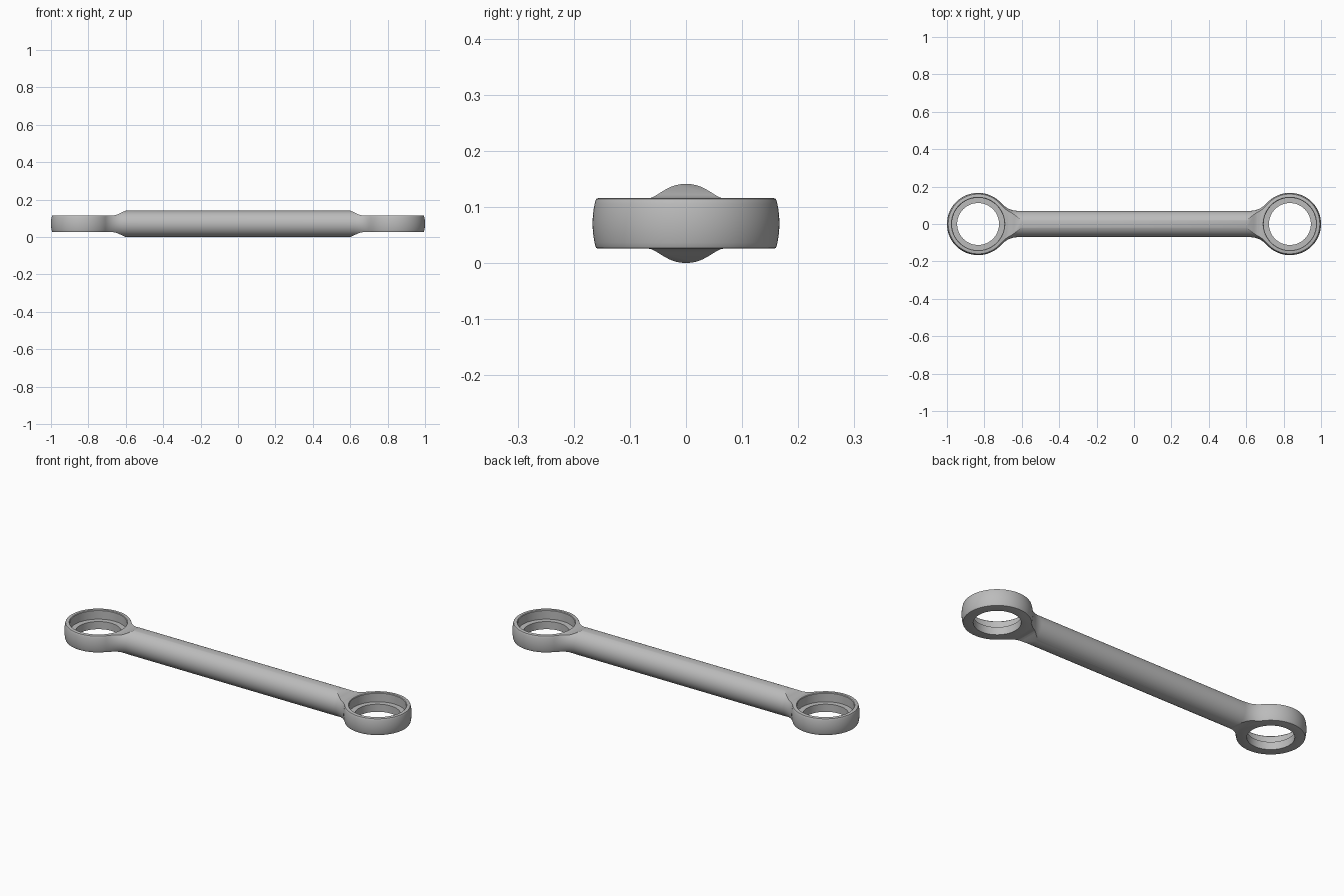
import bpy, bmesh
from math import sin, cos, pi, sqrt, hypot, atan2

cube = bpy.data.objects.get("Cube")
if cube:
    bpy.data.objects.remove(cube, do_unlink=True)

MID = 0.0705            # height of the rod axis
ROD = 0.0705            # rod radius
EYE_X, EYE_R, EYE_H = 0.8335, 0.1665, 0.045
BORE, SEAT = 0.112, 0.14

steel = bpy.data.materials.new("grey_steel")
steel.use_nodes = True
steel.diffuse_color = (0.5, 0.5, 0.5, 1)
steel.node_tree.nodes["Principled BSDF"].inputs["Base Color"].default_value = (0.5, 0.5, 0.5, 1)


def finish(name, bm):
    bmesh.ops.recalc_face_normals(bm, faces=bm.faces)
    mesh = bpy.data.meshes.new(name)
    bm.to_mesh(mesh)
    bm.free()
    mesh.materials.append(steel)
    obj = bpy.data.objects.new(name, mesh)
    bpy.context.collection.objects.link(obj)
    return obj


def revolve(name, profile, axis, centre_x=0, sides=96):
    """Closed solid from (radius, distance along axis) points."""
    bm = bmesh.new()
    rings = []
    for r, d in profile:
        ring = []
        for i in range(sides):
            c, s = r * cos(2 * pi * i / sides), r * sin(2 * pi * i / sides)
            ring.append(bm.verts.new((centre_x + c, s, MID + d) if axis == "z" else (d, c, MID + s)))
        rings.append(ring)
    for a, b in zip(rings, rings[1:]):
        for i in range(sides):
            j = (i + 1) % sides
            bm.faces.new((a[i], a[j], b[j], b[i]))
    bm.faces.new(rings[0])
    bm.faces.new(rings[-1])
    return finish(name, bm)


def combine(target, tool, operation):
    mod = target.modifiers.new(operation.lower(), "BOOLEAN")
    mod.object, mod.operation, mod.solver = tool, operation, "EXACT"
    bpy.context.view_layer.objects.active = target
    bpy.ops.object.modifier_apply(modifier=mod.name)
    bpy.data.objects.remove(tool, do_unlink=True)


# Rod with ends flaring into the eyes: arc tangent to rod and eye
flare_x, flare_r = 0.62, 0.118
sweep = atan2(EYE_X - flare_x, ROD + flare_r)
half = [(ROD + flare_r * (1 - cos(sweep * i / 12)), flare_x + flare_r * sin(sweep * i / 12))
        for i in range(13)]
rod = revolve("link_arm", [(r, -x) for r, x in reversed(half)] + half, "x")

# Side outline trims the flares to flat, sloping necks
slope = [(0.58, 0.08), (0.645, 0.05), (0.656, 0.0463), (0.67, 0.0446), (0.75, 0.0446)]
upper = [(-x, z) for x, z in reversed(slope)] + slope
outline = upper + [(x, -z) for x, z in reversed(upper)]
bm = bmesh.new()
face = bm.faces.new([bm.verts.new((x, -0.2, MID + z)) for x, z in outline])
moved = bmesh.ops.extrude_face_region(bm, geom=[face])["geom"]
bmesh.ops.translate(bm, vec=(0, 0.4, 0), verts=[v for v in moved if isinstance(v, bmesh.types.BMVert)])
combine(rod, finish("neck_trim", bm), "INTERSECT")

# Barrel-shaped eyes with softened rims
wall_h = EYE_H - 0.004
wall = [(sqrt(EYE_R ** 2 - z * z), z) for z in (wall_h * i / 6 for i in range(-6, 7))]
rim = [(wall[-1][0] - 0.0015, EYE_H - 0.0012), (wall[-1][0] - 0.005, EYE_H)]
eye_profile = [(r, -z) for r, z in reversed(rim)] + wall + rim
# Stepped bore: narrow hole below, wider bearing seat above
bore_profile = [(BORE, -0.1), (BORE, -0.004), (SEAT, -0.004), (SEAT, EYE_H - 0.003),
                (SEAT + 0.003, EYE_H), (SEAT + 0.003, 0.1)]
for side in (-1, 1):
    combine(rod, revolve("eye", eye_profile, "z", side * EYE_X), "UNION")
for side in (-1, 1):
    combine(rod, revolve("bore", bore_profile, "z", side * EYE_X), "DIFFERENCE")

bpy.ops.object.select_all(action="DESELECT")
rod.select_set(True)
bpy.context.view_layer.objects.active = rod
bpy.ops.object.shade_smooth_by_angle(angle=0.5)
